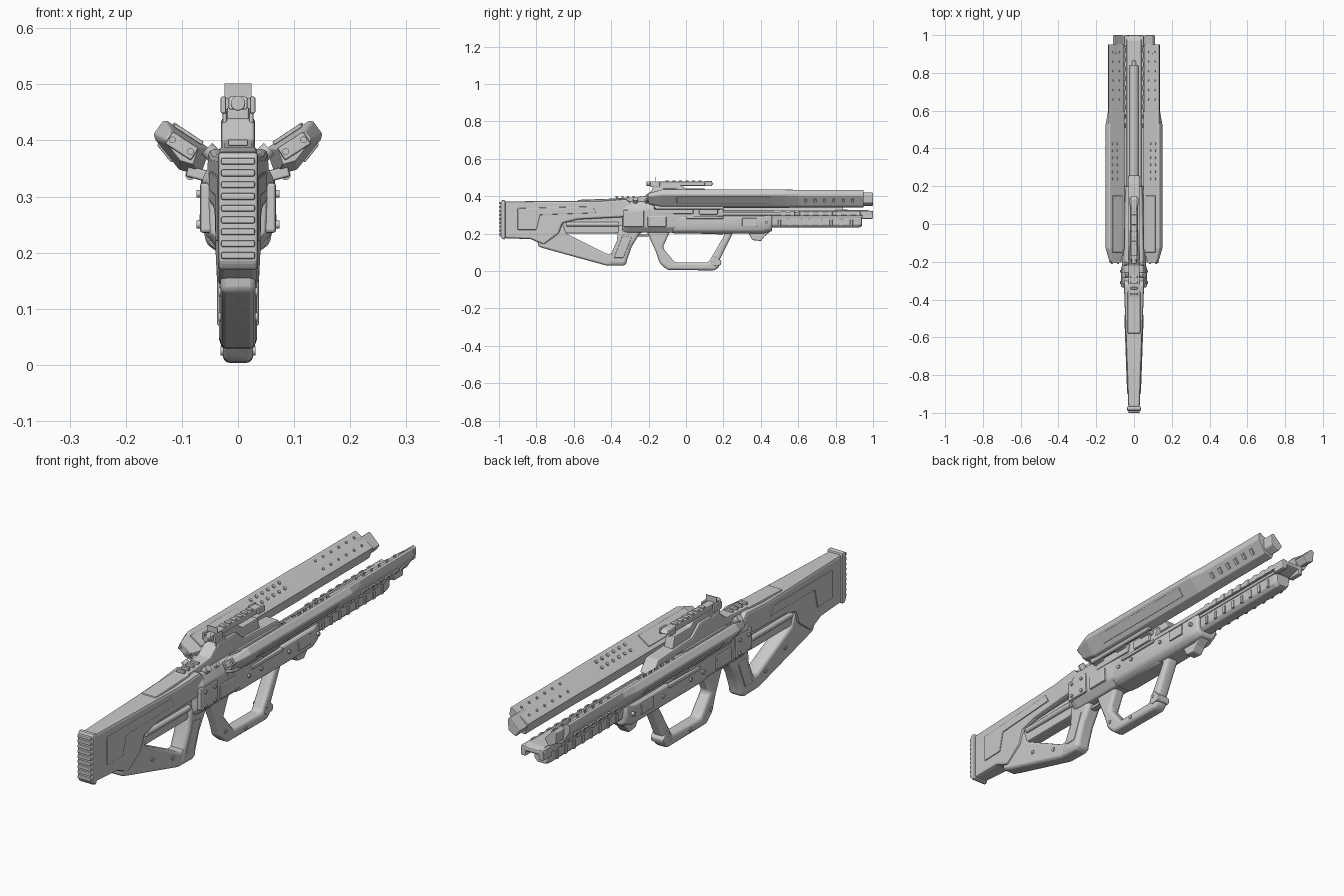
import bpy, bmesh, math
from mathutils import Vector, Matrix

cube = bpy.data.objects.get("Cube")
if cube:
    bpy.data.objects.remove(cube)

grey = bpy.data.materials.new("light_grey")
grey.use_nodes = True
grey.diffuse_color = (0.6, 0.6, 0.6, 1)
grey.node_tree.nodes["Principled BSDF"].inputs["Base Color"].default_value = (0.6, 0.6, 0.6, 1)


def finish(name, bm, bevel=0.0, mirror=False, smooth=False, segments=2):
    bmesh.ops.recalc_face_normals(bm, faces=bm.faces)
    mesh = bpy.data.meshes.new(name)
    bm.to_mesh(mesh)
    bm.free()
    mesh.materials.append(grey)
    ob = bpy.data.objects.new(name, mesh)
    bpy.context.collection.objects.link(ob)
    if mirror:
        ob.modifiers.new("mirror", "MIRROR").use_mirror_merge = False
    if bevel:
        mod = ob.modifiers.new("bevel", "BEVEL")
        mod.width, mod.segments = bevel, segments
        mod.limit_method, mod.angle_limit = "ANGLE", math.radians(25)
    if smooth:
        bpy.ops.object.select_all(action="DESELECT")
        ob.select_set(True)
        bpy.context.view_layer.objects.active = ob
        bpy.ops.object.shade_smooth_by_angle(angle=math.radians(40))
    return ob


def loft(name, rings, **kw):
    """Skin matching rings of 3D points and cap both ends."""
    bm = bmesh.new()
    rows = [[bm.verts.new(p) for p in ring] for ring in rings]
    n = len(rows[0])
    for a, b in zip(rows, rows[1:]):
        for i in range(n):
            j = (i + 1) % n
            bm.faces.new((a[i], a[j], b[j], b[i]))
    bm.faces.new(rows[0])
    bm.faces.new(rows[-1])
    return finish(name, bm, **kw)


def slab(name, outline, half, off=None, **kw):
    """Side outline (y, z) given thickness; half may depend on y."""
    w = half if callable(half) else (lambda y: half)
    inner = off if off is not None else (lambda y: -w(y))
    return loft(name, [[(inner(y), y, z) for y, z in outline],
                       [(w(y), y, z) for y, z in outline]], **kw)


def along(name, section, stations, **kw):
    """Half section (x, z) mirrored and swept through (y, x scale, z shift)."""
    full = section + [(-x, z) for x, z in reversed(section)]
    return loft(name, [[(x * s, y, z + dz) for x, z in full] for y, s, dz in stations], **kw)


def boxes(name, items, rot=0.0, **kw):
    """Boxes of (centre, size), rolled about y."""
    bm = bmesh.new()
    for c, s in items:
        m = Matrix.Translation(c) @ Matrix.Rotation(rot, 4, "Y") @ Matrix.Diagonal((*s, 1))
        bmesh.ops.create_cube(bm, size=1, matrix=m)
    return finish(name, bm, **kw)


def rods(name, items, sides=12, **kw):
    """Cylinders of (centre, axis, radius, length)."""
    bm = bmesh.new()
    for c, axis, r, length in items:
        m = Matrix.Translation(c) @ Vector(axis).to_track_quat("Z", "Y").to_matrix().to_4x4()
        bmesh.ops.create_cone(bm, cap_ends=True, segments=sides, radius1=r, radius2=r,
                              depth=length, matrix=m)
    return finish(name, bm, smooth=True, **kw)


X, Y = (1, 0, 0), (0, 1, 0)


def taper(y):
    return 0.03 + (y + 0.97) * 0.036


# Stock with ribbed butt plate
slab("stock_body", [(-.97, .175), (-.97, .372), (-.45, .375), (-.32, .385), (-.29, .36), (-.29, .29),
                    (-.58, .275), (-.66, .255), (-.68, .2), (-.76, .14), (-.83, .17)], taper, bevel=.01)
slab("stock_cheek_panel", [(-.9, .22), (-.9, .335), (-.5, .345), (-.48, .31), (-.78, .3), (-.8, .22)],
     lambda y: taper(y) + .004, bevel=.003)
slab("comb_pad", [(-.58, .365), (-.58, .38), (-.36, .388), (-.34, .365)], .034, bevel=.006)
slab("butt_plate", [(-.965, .17), (-.965, .378), (-.985, .38), (-.992, .36), (-.992, .185), (-.98, .168)],
     .036, bevel=.007)
boxes("butt_ribs", [((0, -.99, .195 + i * .021), (.06, .02, .012)) for i in range(9)], bevel=.003)
slab("stock_strut", [(-.8, .2), (-.79, .13), (-.74, .115), (-.43, .03), (-.33, .028), (-.32, .05),
                     (-.35, .1), (-.42, .09), (-.64, .2), (-.66, .26)], .031, bevel=.01, smooth=True)
slab("stock_inner_box", [(-.68, .2), (-.68, .28), (-.3, .29), (-.3, .205), (-.4, .2)], .026, bevel=.006)
rods("stock_tube", [((.028, -.5, .25), Y, .012, .28)], mirror=True)

# Pistol grip and trigger
slab("pistol_grip", [(-.425, .035), (-.32, .03), (-.315, .06), (-.29, .13), (-.235, .22), (-.36, .25), (-.37, .16)],
     .034, bevel=.016, smooth=True, segments=3)
slab("grip_panel", [(-.385, .07), (-.335, .07), (-.29, .18), (-.34, .19)], .037, bevel=.003)
slab("trigger_guard", [(-.3, .2), (-.29, .185), (-.2, .185), (-.17, .215), (-.18, .22), (-.21, .198), (-.28, .198)],
     .014, bevel=.003)
slab("trigger", [(-.24, .25), (-.235, .205), (-.245, .2), (-.255, .25)], .008)

# Receiver
along("receiver", [(.035, .205), (.06, .235), (.064, .33), (.045, .37)],
      [(-.34, .8, 0), (-.31, 1, 0), (-.1, 1, 0), (.2, .85, -.01)], bevel=.006)
boxes("receiver_side_block", [((.053, -.28, .28), (.03, .11, .09)), ((.056, -.155, .265), (.022, .1, .06)),
                              ((.055, -.06, .325), (.022, .2, .04)), ((.055, .12, .32), (.02, .1, .04))],
      bevel=.006, mirror=True)
slab("receiver_top", [(-.4, .36), (-.385, .388), (-.27, .395), (-.22, .4), (-.17, .44), (-.05, .44),
                      (.0, .4), (.22, .39), (.26, .34), (-.2, .33)], .03, bevel=.006)
boxes("receiver_top_ridges", [((0, -.37 + i * .03, .396), (.036, .012, .012)) for i in range(4)], bevel=.003)
rods("receiver_knobs", [((.045, -.27, .375), (1, 0, 1), .014, .03), ((.045, -.21, .37), (1, 0, 1), .01, .03)],
     mirror=True)
rods("receiver_bolts", [((.07, y, z), X, .007, .008) for y, z in
                        [(-.31, .305), (-.25, .305), (-.31, .25), (-.25, .25)]], mirror=True)

# Lower handguard with loop foregrip
along("handguard", [(.035, .2), (.056, .215), (.064, .25), (.06, .293)],
      [(-.07, .9, 0), (-.04, 1, 0), (.41, 1, 0), (.46, .8, .012)], bevel=.007, smooth=True)
slab("foregrip_loop", [(-.21, .22), (-.2, .19), (-.16, .1), (-.14, .04), (-.1, .005), (.155, .003),
                       (.18, .025), (.175, .05), (.25, .2), (.25, .23), (.2, .23), (.205, .19),
                       (.12, .045), (-.06, .045), (-.125, .125), (-.09, .2), (-.08, .23)], .027,
     bevel=.013, smooth=True, segments=3)
slab("foregrip_front_cuff", [(.13, .04), (.145, .025), (.185, .03), (.19, .05), (.16, .085)], .03, bevel=.005)
slab("handguard_foot", [(.33, .21), (.355, .165), (.4, .16), (.42, .185), (.45, .21)], .022, bevel=.005)
boxes("handguard_panels", [((.06, .34, .26), (.014, .08, .045)), ((.06, .1, .285), (.016, .2, .014))],
      bevel=.004, mirror=True)
rods("handguard_bolts", [((.062, y, .26), X, .008, .014) for y in (-.02, .06, .24, .43)]
     + [((.027, y, z), X, .008, .008) for y, z in [(-.12, .06), (.15, .06), (.01, .025)]]
     + [((.031, y, z), X, .008, .008) for y, z in [(-.6, .13), (-.47, .085), (-.7, .2)]], mirror=True)

# Lower barrel and long rail
along("lower_barrel", [(.02, .232), (.034, .246), (.036, .29)],
      [(.42, 1, 0), (.92, 1, 0), (.94, .9, .005)], bevel=.004)
boxes("lower_barrel_ribs", [((.035, .5 + i * .055, .26), (.008, .014, .034)) for i in range(8)],
      bevel=.002, mirror=True)
slab("long_rail", [(-.1, .285), (-.1, .322), (.97, .325), (1, .318), (1, .3), (.95, .285)], .04, bevel=.006)
slab("rail_edge", [(-.05, .297), (-.05, .314), (.99, .318), (1, .31), (.97, .297)], .052,
     off=lambda y: .034, bevel=.003, mirror=True)
boxes("rail_teeth", [((.05, .52 + i * .05, .307), (.008, .024, .026)) for i in range(9)],
      bevel=.002, mirror=True)
boxes("rail_muzzle_prongs", [((.04, .97, .3), (.022, .06, .042))], bevel=.005, mirror=True)
rods("centre_barrel", [((0, .5, .315), Y, .026, .68), ((0, .84, .315), Y, .014, .05)], sides=20, bevel=.003)

# Raised side wings: stations of y, shrink, width trim
wing = [(.05, .385), (.06, .392), (.127, .435), (.134, .434), (.15, .412), (.148, .402), (.105, .348), (.067, .337)]


def wing_ring(y, shrink, trim):
    ring = []
    for x, z in wing:
        x = .1 + (x - .1) * shrink
        ring.append((min(x, .15 - trim), y, .386 + (z - .386) * shrink))
    return ring


loft("side_wing", [wing_ring(y, s, t) for y, s, t in
                   [(-.2, .6, 0), (-.13, 1, 0), (.53, 1, 0), (.6, .98, .013), (.95, .98, .013)]],
     mirror=True, bevel=.004)
loft("wing_muzzle", [[(x, y, z) for x, z in [(.055, .375), (.1, .42), (.112, .41), (.108, .365), (.075, .347)]]
                     for y in (.9, 1)], mirror=True, bevel=.004)
rods("wing_studs", [((x, .24 + i * .037, .3865 + (x - .05) * .65), (-.545, 0, .84), .007, .007)
                    for x in (.085, .11) for i in range(6)], mirror=True, sides=8)
rods("wing_front_studs", [((x, .66 + i * .05, .386 + (x - .05) * .65), (-.545, 0, .84), .005, .007)
                          for x in (.075, .11) for i in range(6)], mirror=True, sides=8)
boxes("wing_slats", [((.124, .64 + i * .05, .373), (.026, .014, .007)) for i in range(6)],
      rot=math.radians(-51), mirror=True)
boxes("wing_under_panel", [((.129, .2, .379), (.04, .5, .008))], rot=math.radians(-51), mirror=True, bevel=.002)
boxes("wing_top_panel", [((.088, .0, .411), (.06, .3, .007))], rot=math.radians(-33), mirror=True, bevel=.002)
boxes("wing_rear_plate", [((.1, -.2, .39), (.055, .014, .026))], rot=math.radians(-33), mirror=True, bevel=.003)
rods("wing_rear_bolts", [((.085, -.207, .38), Y, .006, .01), ((.117, -.207, .401), Y, .006, .01)], mirror=True)

# Links between wings and receiver
boxes("wing_links", [((.062, y, .338), (.06, .06, .02)) for y in (-.14, .0, .15)],
      rot=math.radians(-15), mirror=True, bevel=.004)
rods("wing_hinge", [((.085, .02, .338), Y, .009, .36)], mirror=True)

# Sight rail with folding pane
slab("sight_rail", [(-.2, .455), (-.19, .478), (.13, .478), (.15, .466), (.13, .455)], .017, bevel=.004)
slab("sight_rail_support", [(-.17, .39), (-.17, .46), (-.03, .46), (.0, .44), (.1, .44), (.12, .38)], .02, bevel=.004)
boxes("sight_rail_notches", [((0, -.1 + i * .035, .479), (.026, .018, .008)) for i in range(6)], bevel=.002)
boxes("sight_cheeks", [((.026, -.165, .463), (.01, .05, .03)), ((.024, -.15, .425), (.008, .06, .06)),
                       ((.02, .12, .467), (.01, .04, .026))], bevel=.003, mirror=True)
rods("sight_lens", [((0, -.195, .466), Y, .013, .03)], sides=16, bevel=.002)
boxes("sight_pane", [((0, -.165, .488), (.048, .003, .026))])
